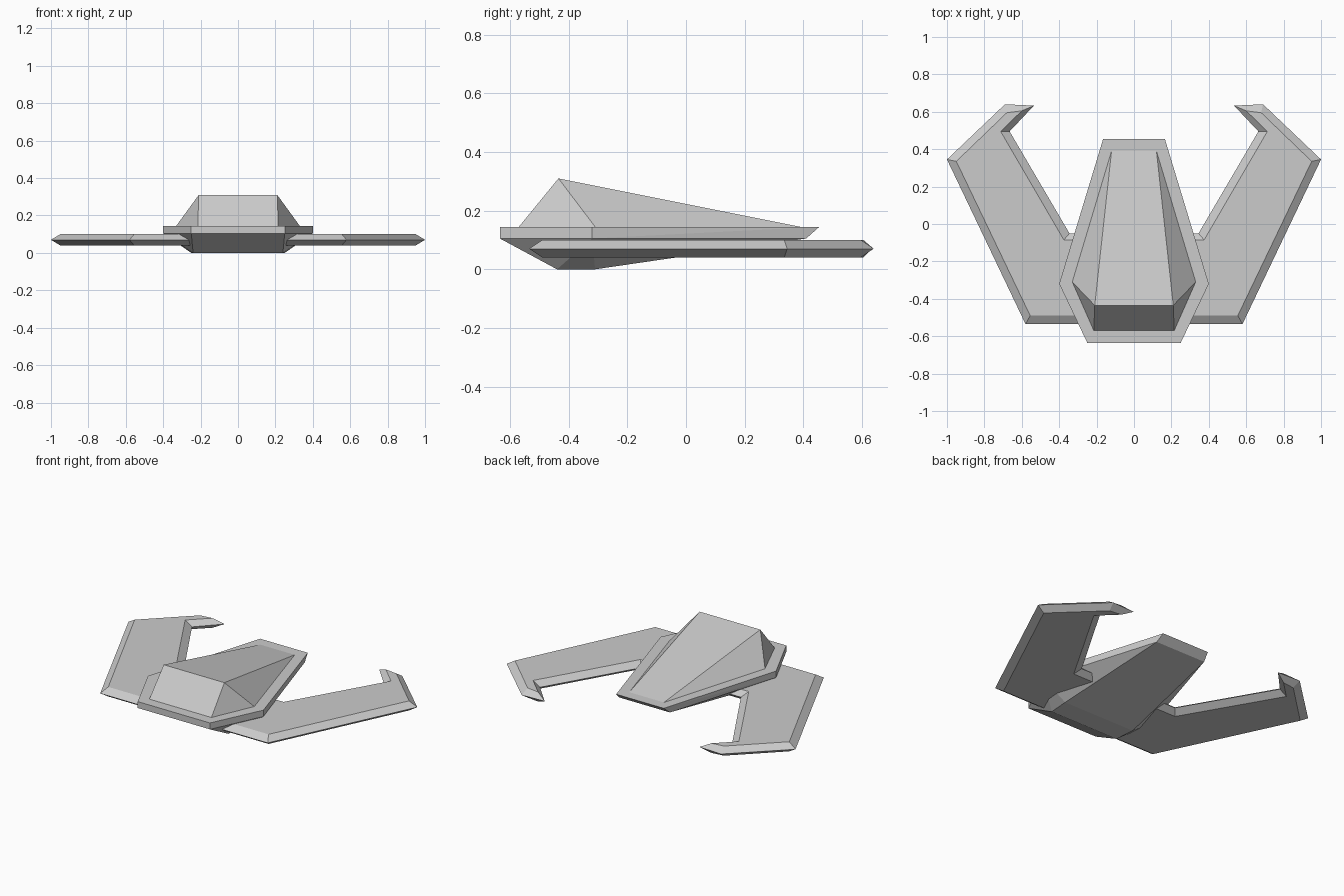
import bpy
import bmesh

cube = bpy.data.objects.get("Cube")
if cube:
    bpy.data.objects.remove(cube, do_unlink=True)

grey = bpy.data.materials.new("light grey")
grey.use_nodes = True
colour = (0.6, 0.6, 0.6, 1)
grey.diffuse_color = colour
grey.node_tree.nodes["Principled BSDF"].inputs["Base Color"].default_value = colour


def finish(name, bm):
    bmesh.ops.recalc_face_normals(bm, faces=bm.faces)
    mesh = bpy.data.meshes.new(name)
    bm.to_mesh(mesh)
    bm.free()
    mesh.materials.append(grey)
    obj = bpy.data.objects.new(name, mesh)
    bpy.context.collection.objects.link(obj)
    return obj


def faceted(name, half_points):
    """Convex faceted solid from corner points mirrored across x."""
    bm = bmesh.new()
    for x, y, z in half_points:
        for side in (-1, 1):
            bm.verts.new((side * x, y, z))
    bmesh.ops.convex_hull(bm, input=bm.verts)
    bmesh.ops.dissolve_limit(bm, angle_limit=0.01, verts=bm.verts, edges=bm.edges)
    return finish(name, bm)


def loft(name, rings, side):
    """Closed solid through equal-length rings, flipped to the given side."""
    bm = bmesh.new()
    loops = [[bm.verts.new((side * x, y, z)) for x, y in ring] for ring, z in rings]
    n = len(loops[0])
    for a, b in zip(loops, loops[1:]):
        for i in range(n):
            j = (i + 1) % n
            bm.faces.new((a[i], a[j], b[j], b[i]))
    bm.faces.new(loops[0])
    bm.faces.new(loops[-1])
    return finish(name, bm)


# Hull: vertical rim band, raked stern and tapering keel
RIM_TOP, RIM_LOW = 0.145, 0.105
hull = [(0.25, -0.635, z) for z in (RIM_TOP, RIM_LOW)]
hull += [(0.40, -0.32, z) for z in (RIM_TOP, RIM_LOW)]
hull += [(0.165, 0.455, RIM_TOP), (0.175, 0.41, RIM_LOW)]
hull += [(0.24, -0.44, 0), (0.25, -0.31, 0)]
faceted("hull", hull)

# Canopy: faceted wedge sloping down to the stern
faceted("canopy", [(0.215, -0.57, RIM_TOP), (0.33, -0.31, RIM_TOP),
                   (0.12, 0.39, RIM_TOP), (0.21, -0.435, 0.31)])

# Wings: swept plates with hooked tips and a sharp edge all round
edge = [(0.15, -0.535), (0.58, -0.535), (1.0, 0.345), (0.69, 0.64),
        (0.535, 0.633), (0.665, 0.495), (0.345, -0.05), (0.15, -0.05)]
flat = [(0.15, -0.49), (0.555, -0.49), (0.95, 0.335), (0.68, 0.595),
        (0.60, 0.605), (0.713, 0.495), (0.375, -0.085), (0.15, -0.085)]
for name, side in (("left_wing", 1), ("right_wing", -1)):
    loft(name, [(flat, 0.04), (edge, 0.07), (flat, 0.10)], side)
